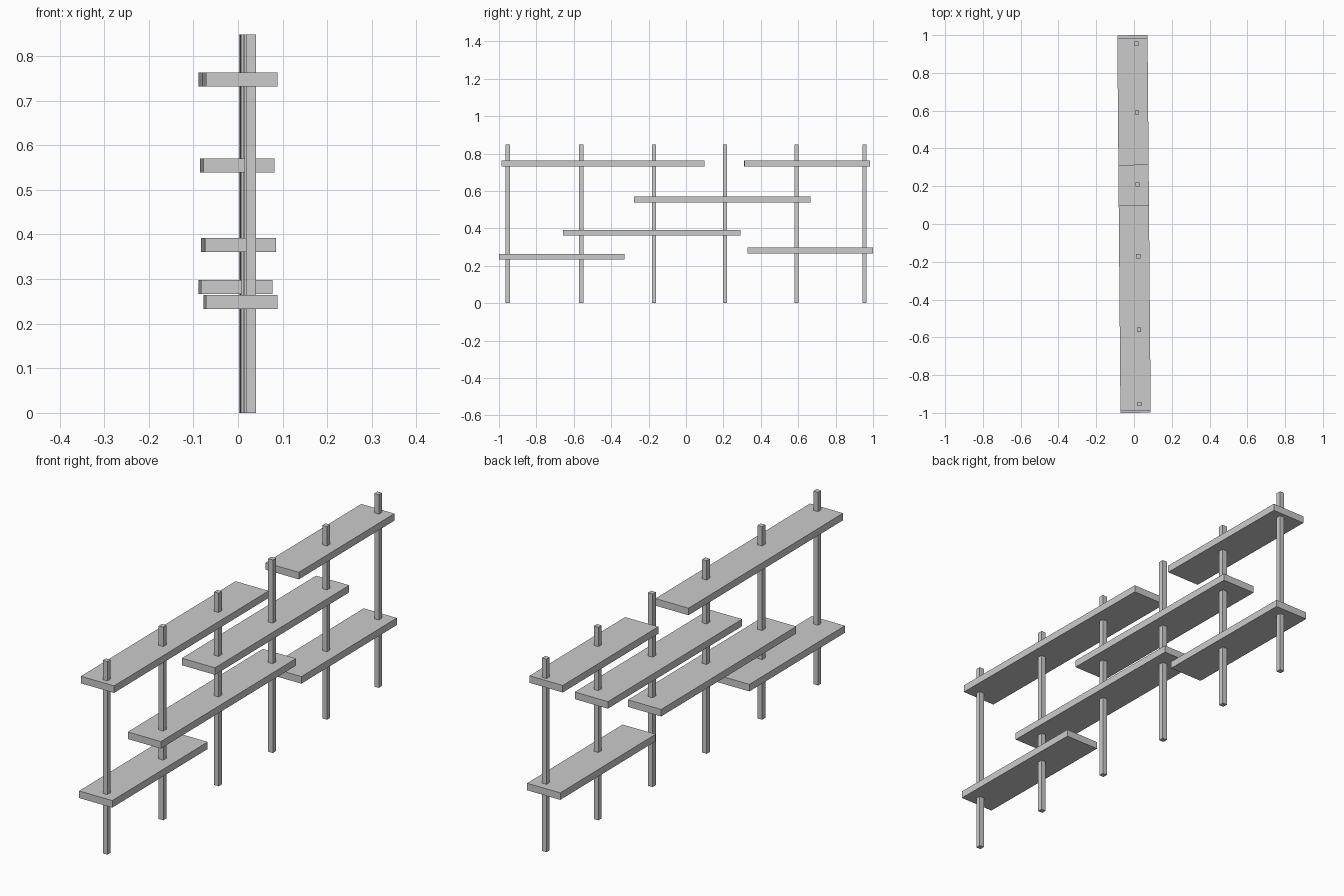
import bpy, math
from mathutils import Matrix

if "Cube" in bpy.data.objects:
    bpy.data.objects.remove(bpy.data.objects["Cube"])

SLOPE = 0.0084                      # the whole unit is turned very slightly about z
TURN = Matrix.Rotation(math.atan(SLOPE), 4, 'Z')

grey = bpy.data.materials.new("light_grey")
grey.diffuse_color = (0.6, 0.6, 0.6, 1)
grey.use_nodes = True
grey.node_tree.nodes["Principled BSDF"].inputs["Base Color"].default_value = grey.diffuse_color


def box(name, x, y0, y1, z0, z1, width):
    """Box running along y, turned with the unit; x is its offset from the centre line."""
    y = (y0 + y1) / 2
    bpy.ops.mesh.primitive_cube_add(size=1)
    ob = bpy.context.object
    ob.name = name
    size = Matrix.Diagonal((width, y1 - y0, z1 - z0, 1))
    ob.data.transform(TURN @ size)
    ob.location = (x - SLOPE * y, y, (z0 + z1) / 2)
    ob.data.materials.append(grey)


# Shelf boards: start y, end y, bottom z
shelves = {
    "top_shelf_long": (-0.987, 0.099, 0.732),
    "top_shelf_short": (0.311, 0.982, 0.732),
    "upper_middle_shelf": (-0.278, 0.665, 0.539),
    "lower_middle_shelf": (-0.658, 0.291, 0.361),
    "low_shelf_back": (0.329, 0.9995, 0.267),
    "low_shelf_front": (-0.9995, -0.329, 0.233),
}
for name, (y0, y1, z) in shelves.items():
    box(name, 0, y0, y1, z, z + 0.031, 0.160)

# Square posts running through the boards
for i, y in enumerate((-0.953, -0.560, -0.171, 0.209, 0.590, 0.954)):
    box(f"post_{i + 1}", 0.021, y - 0.011, y + 0.011, 0, 0.848, 0.022)
